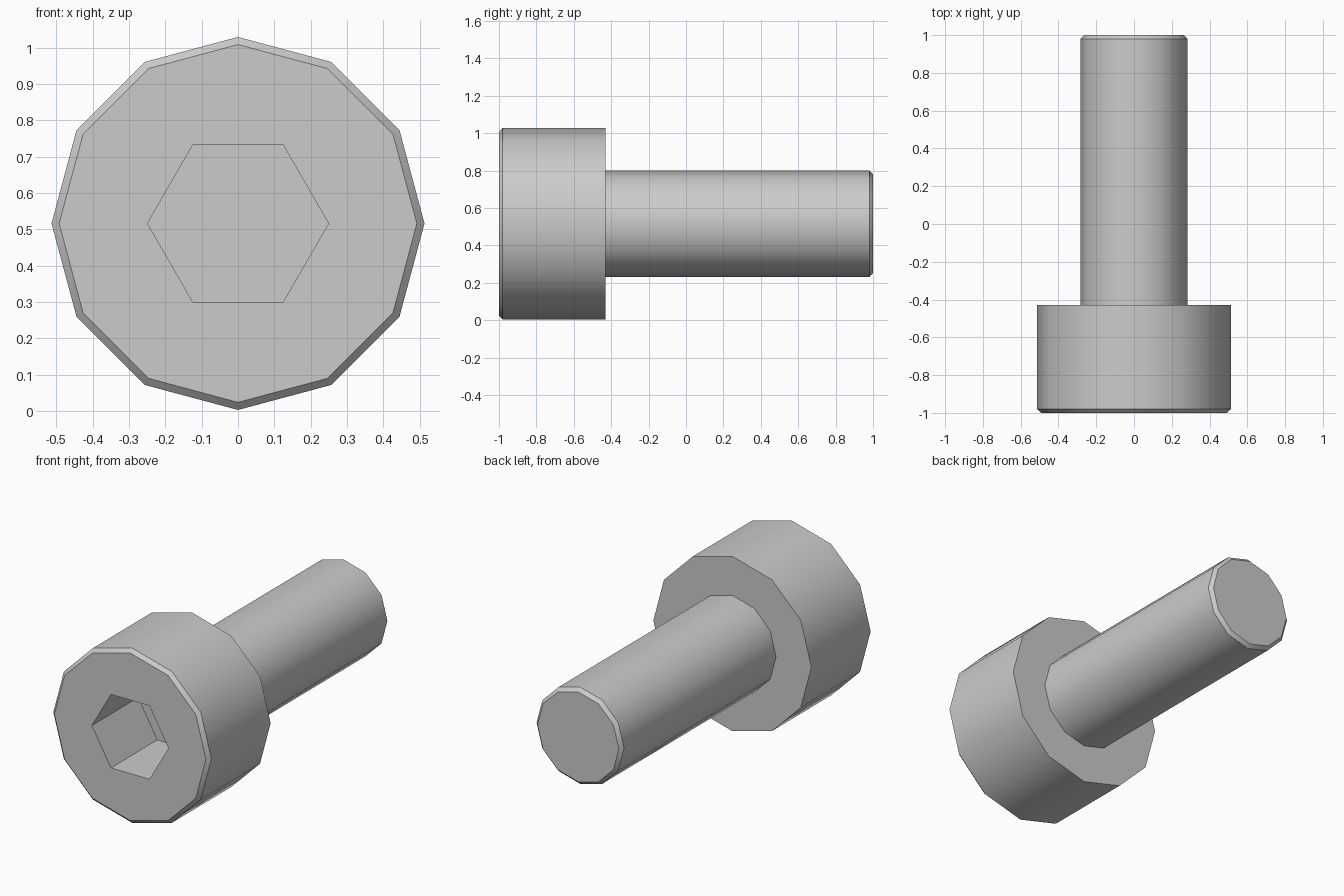
import bpy
import bmesh
from math import cos, sin, pi, radians

if "Cube" in bpy.data.objects:
    bpy.data.objects.remove(bpy.data.objects["Cube"], do_unlink=True)

AXIS_Z = 0.516

steel = bpy.data.materials.new("grey steel")
steel.use_nodes = True
grey = (0.6, 0.6, 0.6, 1)
steel.diffuse_color = grey
steel.node_tree.nodes["Principled BSDF"].inputs["Base Color"].default_value = grey


def lathe(name, profile, sides):
    """Capped solid around the y axis from (radius, y) pairs, first vertex on +x."""
    bm = bmesh.new()
    rings = []
    for r, y in profile:
        angles = [2 * pi * i / sides for i in range(sides)]
        rings.append([bm.verts.new((r * cos(a), y, AXIS_Z + r * sin(a))) for a in angles])
    for a, b in zip(rings, rings[1:]):
        for i in range(sides):
            j = (i + 1) % sides
            bm.faces.new((a[i], a[j], b[j], b[i]))
    bm.faces.new(rings[0])
    bm.faces.new(rings[-1])
    bmesh.ops.recalc_face_normals(bm, faces=bm.faces[:])
    mesh = bpy.data.meshes.new(name)
    bm.to_mesh(mesh)
    bm.free()
    mesh.materials.append(steel)
    obj = bpy.data.objects.new(name, mesh)
    bpy.context.collection.objects.link(obj)
    return obj


# Head and shank in one turned body, with chamfered ends
bolt = lathe("socket_head_bolt", [
    (0.492, -1.0), (0.513, -0.98), (0.513, -0.43),
    (0.284, -0.43), (0.284, 0.98), (0.264, 1.0)], 12)

# Hexagonal key socket, cut into the head
cutter = lathe("socket_cutter", [(0.249, -1.1), (0.249, -0.57)], 6)
cutter.hide_render = True
cut = bolt.modifiers.new("socket", "BOOLEAN")
cut.operation = "DIFFERENCE"
cut.solver = "EXACT"
cut.object = cutter

bpy.ops.object.select_all(action="DESELECT")
bolt.select_set(True)
bpy.context.view_layer.objects.active = bolt
bpy.ops.object.modifier_apply(modifier=cut.name)
bpy.data.objects.remove(cutter, do_unlink=True)

# Round sides are smooth, chamfers and socket corners stay sharp
bpy.ops.object.shade_smooth_by_angle(angle=radians(35))
